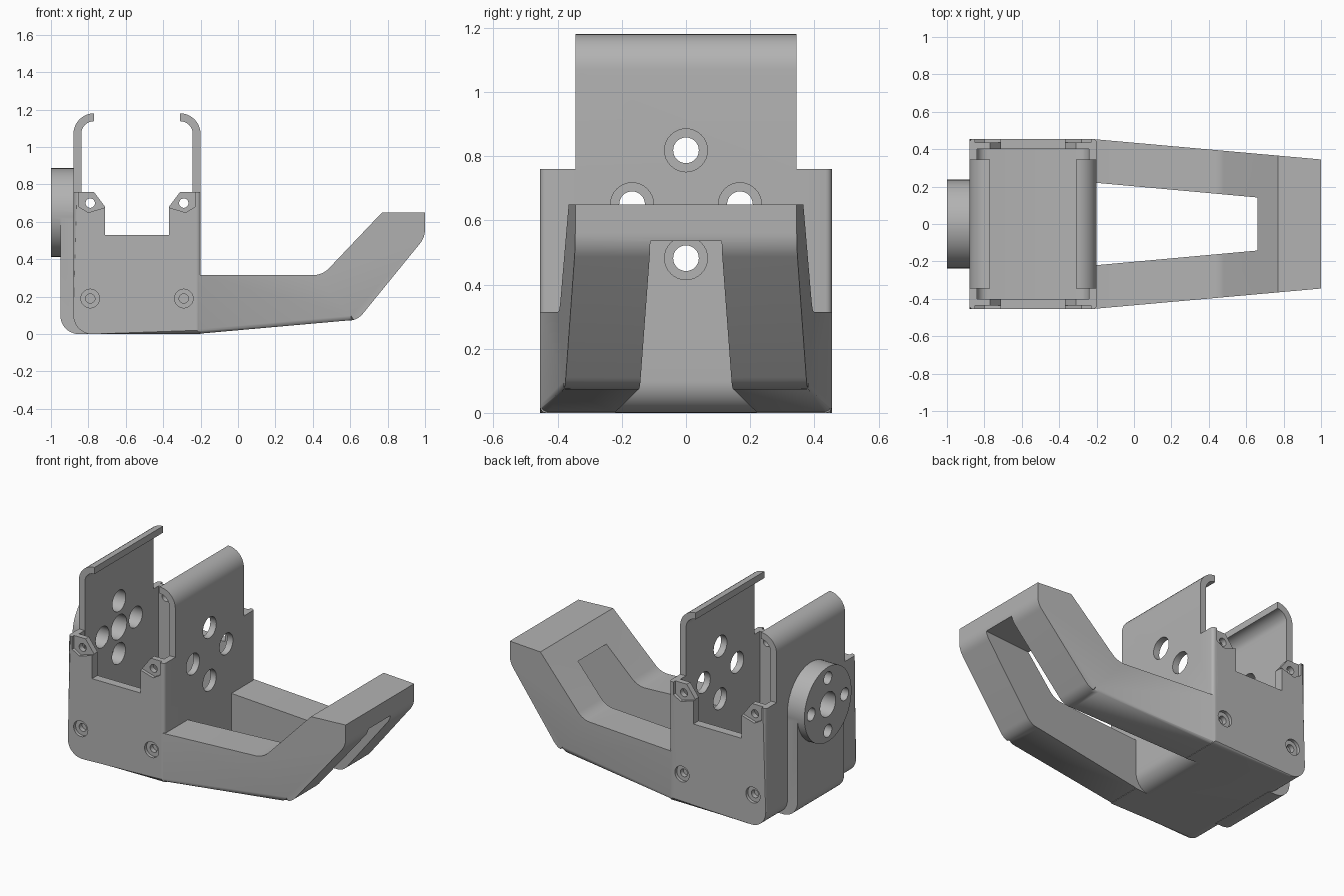
import bpy, bmesh
from math import sin, cos, radians, pi
from mathutils import Matrix

cube = bpy.data.objects.get("Cube")
if cube:
    bpy.data.objects.remove(cube, do_unlink=True)

grey = bpy.data.materials.new("plain grey")
grey.use_nodes = True
colour = (0.45, 0.45, 0.45, 1)
grey.diffuse_color = colour
grey.node_tree.nodes["Principled BSDF"].inputs["Base Color"].default_value = colour

MID = -0.54          # centre of the housing along x
LEFT, RIGHT = -0.88, -0.2
HORN_Z = 0.65


def finish(name, bm):
    bmesh.ops.recalc_face_normals(bm, faces=bm.faces)
    mesh = bpy.data.meshes.new(name)
    bm.to_mesh(mesh)
    bm.free()
    obj = bpy.data.objects.new(name, mesh)
    bpy.context.collection.objects.link(obj)
    mesh.materials.append(grey)
    return obj


def arc(cx, cz, r, start, end, n=10):
    angles = [radians(start + (end - start) * i / n) for i in range(n + 1)]
    return [(cx + r * cos(a), cz + r * sin(a)) for a in angles]


def mirror_x(points):
    return [(2 * MID - x, z) for x, z in points]


def prism(name, points, near, far, round_edge=None, radius=0.02):
    """Extrude an xz profile between two y limits given as functions of x."""
    bm = bmesh.new()
    a = [bm.verts.new((x, near(x), z)) for x, z in points]
    b = [bm.verts.new((x, far(x), z)) for x, z in points]
    bm.faces.new(a)
    bm.faces.new(b[::-1])
    for i in range(len(points)):
        j = (i + 1) % len(points)
        bm.faces.new((a[i], b[i], b[j], a[j]))
    if round_edge:
        edges = [e for e in bm.edges if round_edge(e)]
        bmesh.ops.bevel(bm, geom=edges, offset=radius, segments=4,
                        profile=0.5, affect='EDGES')
    return finish(name, bm)


def slab(name, points, y0, y1, **kw):
    return prism(name, points, lambda x: y0, lambda x: y1, **kw)


def cylinder(name, axis, centre, r, length, sides=32):
    bm = bmesh.new()
    turn = Matrix.Rotation(pi / 2, 4, 'Y' if axis == 'X' else 'X')
    bmesh.ops.create_cone(bm, cap_ends=True, segments=sides, radius1=r, radius2=r,
                          depth=length, matrix=Matrix.Translation(centre) @ turn)
    return finish(name, bm)


def combine(target, other, operation):
    mod = target.modifiers.new("combine", 'BOOLEAN')
    mod.operation, mod.solver, mod.object = operation, 'EXACT', other
    bpy.context.view_layer.objects.active = target
    bpy.ops.object.modifier_apply(modifier=mod.name)
    bpy.data.objects.remove(other, do_unlink=True)


def add(other):
    combine(body, other, 'UNION')


def cut(other):
    combine(body, other, 'DIFFERENCE')


def along_side(e):
    a, b = (v.co for v in e.verts)
    return abs(a.y - b.y) < 0.2 and a.y * b.y > 0


# Housing block, with its motor-side bottom corner rounded
outline = [(LEFT, 0.76)] + arc(LEFT + 0.1, 0.1, 0.1, 180, 270) + [(RIGHT, 0), (RIGHT, 0.76)]
body = slab("gripper_bracket", outline, -0.455, 0.455, radius=0.02,
            round_edge=lambda e: along_side(e) and min(v.co.z for v in e.verts) < 0.7)

# Tapered bent arm
arm_profile = ([(-0.23, 0), (0.58, 0.072)] + arc(0.59, 0.172, 0.1, -80, -38, 6)
               + arc(0.88, 0.56, 0.12, -38, 0, 6)
               + [(1, 0.65), (0.77, 0.65)]
               + arc(0.4, 0.435, 0.12, -45, -90, 6) + [(-0.23, 0.315)])


def arm_width(x):
    return 0.455 - 0.0894 * (x + 0.23)


add(prism("arm", arm_profile, lambda x: -arm_width(x), arm_width, radius=0.025,
          round_edge=lambda e: along_side(e) and min(v.co.z for v in e.verts) < 0.3
          and max(v.co.x for v in e.verts) > 0 and max(v.co.z for v in e.verts) < 0.4))

# Pad beneath the horn
pad = [(-0.8, HORN_Z), (-0.95, HORN_Z)] + arc(-0.85, 0.1, 0.1, 180, 270) + [(-0.8, 0)]
add(slab("horn_pad", pad, -0.235, 0.235))


# Tapering slot through the arm, rounding the housing corner behind it
def slot_width(x):
    return 0.22 - 0.0909 * (x + 0.2)


slot = ([(1.2, -0.1), (-0.3, -0.1)] + arc(-0.3, 0.1, 0.1, -90, 0)
        + [(RIGHT, 0.535), (1.2, 0.535)])
cut(prism("slot_cutter", slot, lambda x: -slot_width(x), slot_width))

# Motor cavity and the stepped openings of the front and back walls
cavity = ([(-0.84, 1)] + arc(-0.78, 0.11, 0.06, 180, 270, 6)
          + arc(-0.3, 0.11, 0.06, 270, 360, 6) + [(-0.24, 1)])
cut(slab("cavity_cutter", cavity, -0.4, 0.4))
half = [(-0.77, 1), (-0.77, 0.76), (-0.71, 0.68), (-0.71, 0.53)]
cut(slab("opening_cutter", half + mirror_x(half)[::-1], -0.6, 0.6))

# Tall side plates with inward curled tops
hook = ([(LEFT, 0.6)] + arc(-0.77, 1.07, 0.11, 180, 90)
        + arc(-0.77, 1.07, 0.068, 90, 180) + [(-0.838, 0.6)])
for points in (hook, mirror_x(hook)):
    add(slab("side_plate", points, -0.345, 0.345))

# Round horn
add(cylinder("horn", 'X', (-0.93, 0, HORN_Z), 0.237, 0.14, 64))

# Horn holes on the motor side and access holes on the arm side
cut(cylinder("hub_hole", 'X', (-0.95, 0, HORN_Z), 0.078, 0.4))
for k in range(4):
    y, z = 0.168 * cos(k * pi / 2), HORN_Z + 0.168 * sin(k * pi / 2)
    cut(cylinder("horn_hole", 'X', (-0.95, y, z), 0.04, 0.4))
    cut(cylinder("horn_bore", 'X', (-0.85, y, z), 0.067, 0.14))
    cut(cylinder("access_hole", 'X', (-0.22, y, z), 0.067, 0.2))

# Recessed corner tabs and counterbored screw holes
recess = [(-0.85, 0.8), (-0.85, 0.68), (-0.8, 0.65), (-0.7, 0.68), (-0.7, 0.8)]
for side in (-1, 1):
    for points in (recess, mirror_x(recess)):
        cut(slab("tab_recess", points, side * 0.435, side * 0.5))
    for x in (MID - 0.25, MID + 0.25):
        cut(cylinder("tab_hole", 'Y', (x, side * 0.42, 0.7), 0.025, 0.2, 24))
        cut(cylinder("screw_bore", 'Y', (x, side * 0.46, 0.19), 0.05, 0.05, 24))
        cut(cylinder("screw_hole", 'Y', (x, side * 0.455, 0.19), 0.025, 0.1, 24))

bpy.ops.object.select_all(action='DESELECT')
body.select_set(True)
bpy.context.view_layer.objects.active = body
bpy.ops.object.shade_smooth_by_angle(angle=radians(32))
